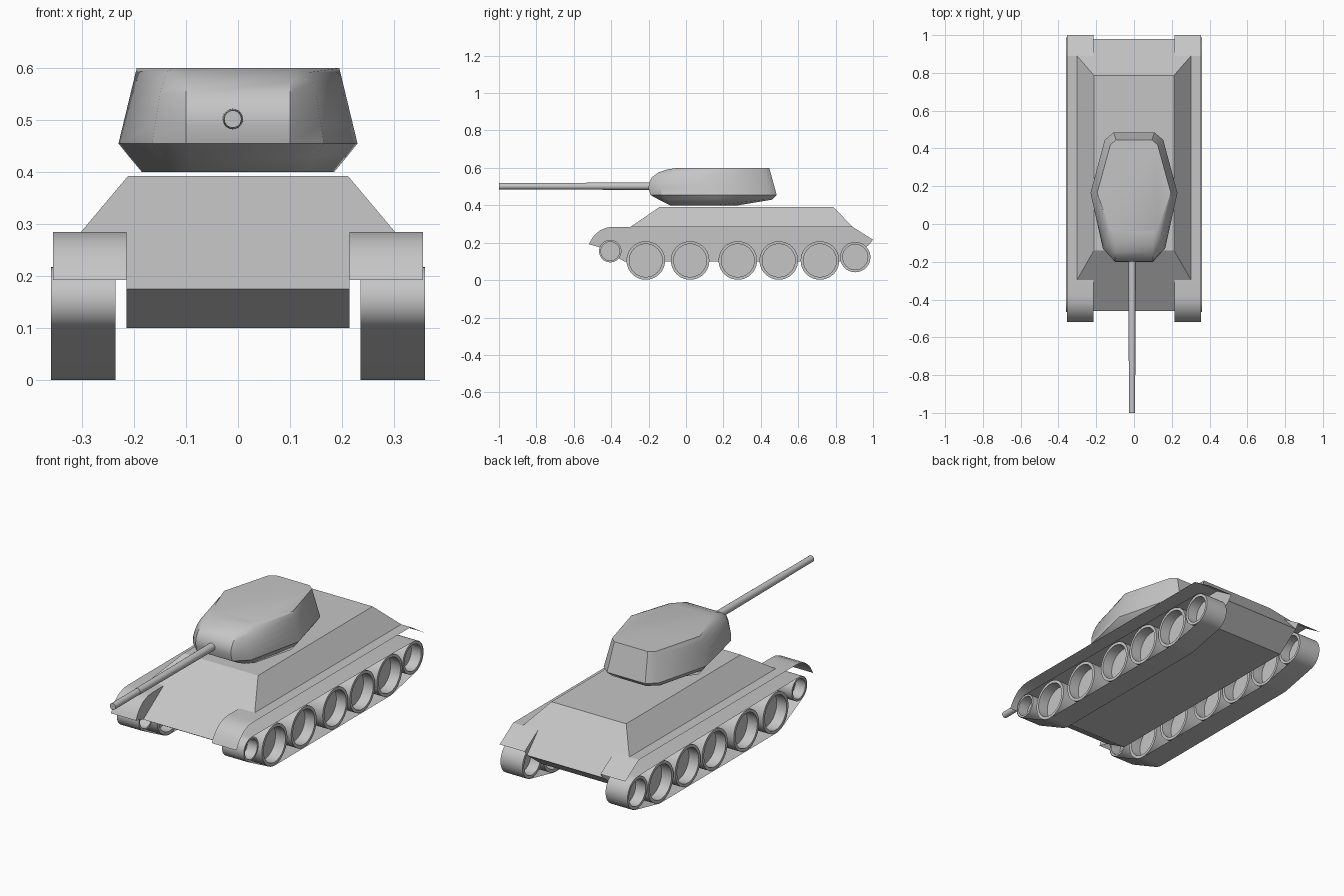
import bpy, bmesh
from math import cos, sin, pi, radians

cube = bpy.data.objects.get("Cube")
if cube:
    bpy.data.objects.remove(cube)

grey = bpy.data.materials.new("plain_grey")
grey.use_nodes = True
grey.diffuse_color = (0.56, 0.56, 0.56, 1)
grey.node_tree.nodes["Principled BSDF"].inputs["Base Color"].default_value = (0.56, 0.56, 0.56, 1)


def finish(name, bm, angle=None, mirror=False):
    """Turn a bmesh into an object, optionally smooth and mirrored over x."""
    bmesh.ops.recalc_face_normals(bm, faces=bm.faces)
    mesh = bpy.data.meshes.new(name)
    bm.to_mesh(mesh)
    bm.free()
    mesh.materials.append(grey)
    obj = bpy.data.objects.new(name, mesh)
    bpy.context.collection.objects.link(obj)
    if angle:
        bpy.ops.object.select_all(action="DESELECT")
        obj.select_set(True)
        bpy.context.view_layer.objects.active = obj
        bpy.ops.object.shade_smooth_by_angle(angle=radians(angle))
    if mirror:
        obj.modifiers.new("Mirror", "MIRROR")
    return obj


def bridge(bm, loops):
    """Join successive closed loops of vertices with quads."""
    for a, b in zip(loops, loops[1:]):
        for i in range(len(a)):
            j = (i + 1) % len(a)
            bm.faces.new((a[i], a[j], b[j], b[i]))


def circle(y, z, r, n=40):
    return [(y + r * cos(2 * pi * i / n), z + r * sin(2 * pi * i / n)) for i in range(n)]


# Hull: sloped nose, tail and upper sides
half = [(.215, -.46, .175), (.215, -.33, .10), (.215, .86, .10), (.215, .98, .19),
        (.215, .89, .285), (.215, -.296, .285),
        (.302, -.296, .285), (.302, .89, .285), (.212, .787, .392), (.212, -.14, .392)]
bm = bmesh.new()
L = [bm.verts.new(p) for p in half]
R = [bm.verts.new((-x, y, z)) for x, y, z in half]
for a, b in ((0, 1), (1, 2), (2, 3), (8, 9)):
    bm.faces.new((L[a], L[b], R[b], R[a]))
for ids in ((0, 5, 6, 9), (3, 4, 7, 8)):
    bm.faces.new([L[i] for i in ids] + [R[i] for i in reversed(ids)])
for side in (L, R):
    bm.faces.new(side[:6])
    bm.faces.new(side[6:])
    bm.faces.new([side[i] for i in (4, 5, 6, 7)])
finish("hull", bm)

# Fenders: thin sheets with a curved front and a drooping tail
nose = [(-.52, .192), (-.508, .215), (-.49, .24), (-.46, .266), (-.42, .282), (-.38, .285), (-.296, .285)]
tail = [(.89, .285), (1.0, .216)]
bm = bmesh.new()
inner = [bm.verts.new((.215, y, z)) for y, z in nose + tail]
outer = [bm.verts.new((.356, y, z)) for y, z in nose + tail]
for i in range(len(inner) - 1):
    bm.faces.new((inner[i], inner[i + 1], outer[i + 1], outer[i]))
bm.faces.new(inner[:len(nose)] + [bm.verts.new((.215, -.46, .175))])
bm.faces.new(inner[len(nose):] + [bm.verts.new((.215, .98, .19))])
finish("fenders", bm, 30, True)

# Wheels: thick rims with a recessed disc in the middle
wheels = [(-.405, .155, .062, .05), (.905, .123, .083, .067)]
wheels += [(y, .105, .105, .088) for y in (-.215, .022, .277, .496, .716)]
for n, (y, z, r, bore) in enumerate(wheels):
    bm = bmesh.new()
    profile = [(.302, bore), (.358, bore), (.358, r - .002), (.237, r - .002), (.237, bore), (.292, bore)]
    loops = [[bm.verts.new((x, *p)) for p in circle(y, z, rad)] for x, rad in profile]
    bridge(bm, loops)
    bm.faces.new(loops[0])
    bm.faces.new(loops[-1])
    finish(f"wheel_pair_{n + 1}", bm, 30, True)

# Tracks: a thin band stretched around all the wheels
bm = bmesh.new()
for y, z, r, bore in wheels:
    for x in (.236, .36):
        for p in circle(y, z, r):
            bm.verts.new((x, *p))
hull = bmesh.ops.convex_hull(bm, input=bm.verts)
spare = {v for v in hull["geom_interior"] + hull["geom_unused"] if isinstance(v, bmesh.types.BMVert)}
bmesh.ops.delete(bm, geom=list(spare), context="VERTS")
bm.normal_update()
bmesh.ops.delete(bm, geom=[f for f in bm.faces if abs(f.normal.x) > .9], context="FACES")
bmesh.ops.dissolve_limit(bm, angle_limit=radians(.5), verts=bm.verts, edges=bm.edges)
finish("tracks", bm, 30, True)

# Turret: stacked outlines, the front curving back towards the roof
# level: height, front y, front corner (x, y), widest x, rear corner (x, y), rear (x, y)
levels = [
    (.400, -.085, (.13, -.05), .185, (.12, .25), (.08, .28)),
    (.430, -.145, (.15, -.10), .210, (.145, .42), (.095, .46)),
    (.455, -.190, (.165, -.13), .230, (.155, .445), (.108, .485)),
    (.490, -.200, (.160, -.135), None, None, None),
    (.520, -.198, (.155, -.13), None, None, None),
    (.550, -.182, (.150, -.115), None, None, None),
    (.575, -.148, (.143, -.09), None, None, None),
    (.592, -.100, (.137, -.06), None, None, None),
    (.600, -.038, (.125, -.03), .195, (.125, .42), (.095, .445)),
]
low, top = levels[2], levels[-1]
bm = bmesh.new()
loops = []
for z, front, corner, wide, rear_corner, rear in levels:
    if wide is None:
        t = (z - low[0]) / (top[0] - low[0])
        wide = low[3] + t * (top[3] - low[3])
        rear_corner, rear = ([a + t * (b - a) for a, b in zip(low[k], top[k])] for k in (4, 5))
    pts = [(.10, front), corner, (wide, .165), rear_corner, rear]
    pts += [(-x, y) for x, y in reversed(pts)]
    loops.append([bm.verts.new((x, y, z)) for x, y in pts])
bridge(bm, loops)
bm.faces.new(loops[0])
bm.faces.new(loops[-1])
finish("turret", bm, 35)

# Gun barrel: slightly tapered, with a small step near the muzzle
bm = bmesh.new()
stations = [(-.16, .02), (-.80, .0175), (-.80, .0165), (-1.0, .0165)]
loops = [[bm.verts.new((x, y, z)) for x, z in circle(-.01, .502, r, 24)] for y, r in stations]
bridge(bm, loops)
bm.faces.new(loops[0])
bm.faces.new(loops[-1])
finish("gun_barrel", bm, 30)
